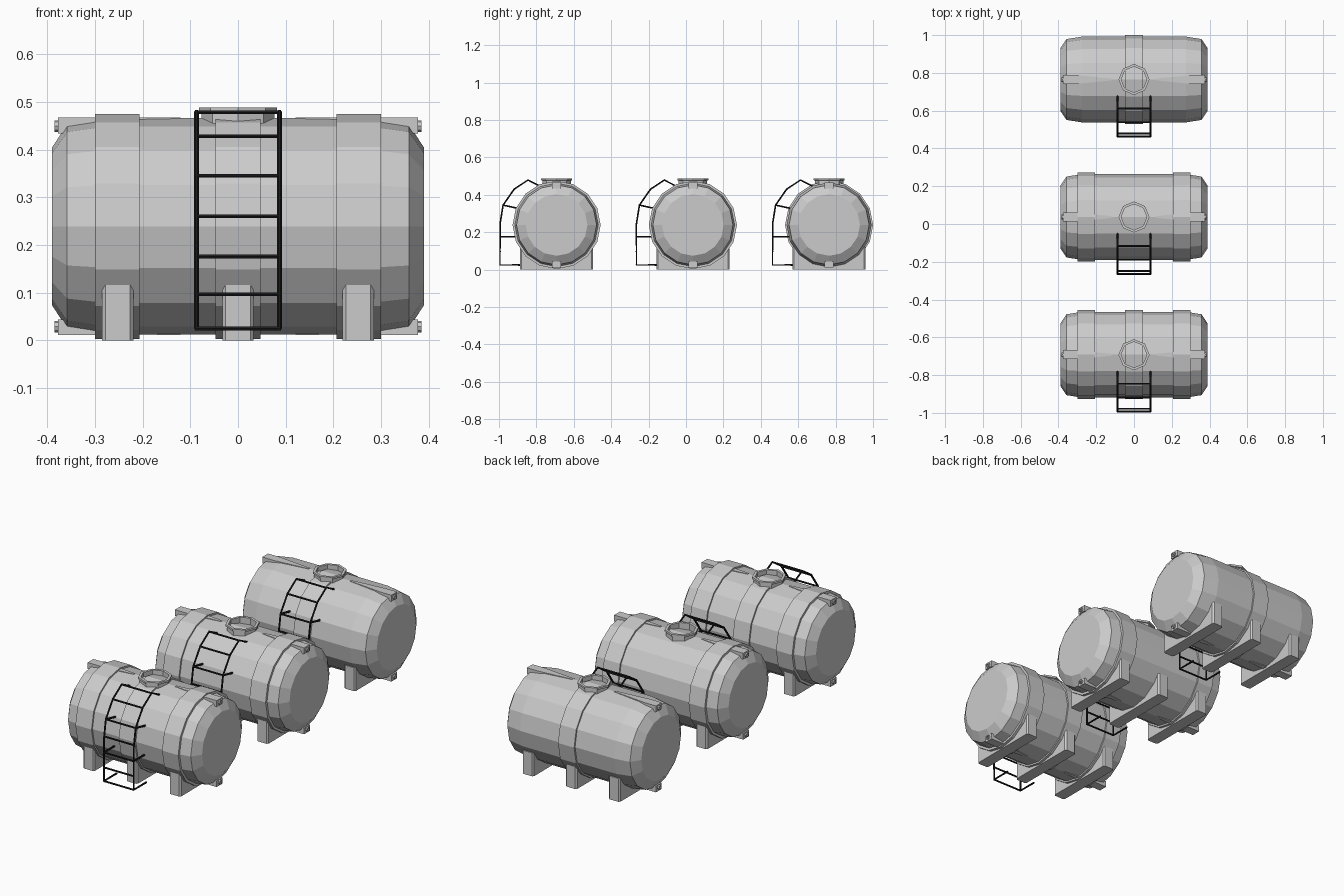
import bpy, bmesh
from math import sin, cos, pi

if "Cube" in bpy.data.objects:
    bpy.data.objects.remove(bpy.data.objects["Cube"])

ZC, R = 0.239, 0.227          # tank axis height and radius
CENTRES = {"front": -0.692, "middle": 0.037, "rear": 0.765}

black = bpy.data.materials.new("black_steel")
black.diffuse_color = (0.012, 0.012, 0.014, 1)
black.use_nodes = True
black.node_tree.nodes["Principled BSDF"].inputs["Base Color"].default_value = black.diffuse_color


def make(name, verts, faces):
    me = bpy.data.meshes.new(name)
    me.from_pydata(verts, [], faces)
    bm = bmesh.new()
    bm.from_mesh(me)
    bmesh.ops.recalc_face_normals(bm, faces=bm.faces)
    bm.to_mesh(me)
    bm.free()
    ob = bpy.data.objects.new(name, me)
    bpy.context.collection.objects.link(ob)
    return ob


def revolve(name, profile, n, place, closed=False):
    """Spin (along, radius) pairs; place(along, u, v) maps to world."""
    verts = [place(a, r * cos(2 * pi * i / n), r * sin(2 * pi * i / n))
             for a, r in profile for i in range(n)]
    m = len(profile)
    faces = [(k * n + i, k * n + (i + 1) % n,
              (k + 1) % m * n + (i + 1) % n, (k + 1) % m * n + i)
             for k in range(m if closed else m - 1) for i in range(n)]
    if not closed:
        faces += [tuple(range(n)), tuple(range((m - 1) * n, m * n))]
    return make(name, verts, faces)


def prism(name, outline, z0, z1):
    n = len(outline)
    verts = [(x, y, z) for z in (z0, z1) for x, y in outline]
    faces = [(i, (i + 1) % n, n + (i + 1) % n, n + i) for i in range(n)]
    return make(name, verts, faces + [tuple(range(n)), tuple(range(n, 2 * n))])


def rods(name, paths, radius):
    cu = bpy.data.curves.new(name, 'CURVE')
    cu.dimensions = '3D'
    cu.bevel_depth = radius
    cu.bevel_resolution = 1
    cu.use_fill_caps = True
    for p in paths:
        sp = cu.splines.new('POLY')
        sp.points.add(len(p) - 1)
        for pt, co in zip(sp.points, p):
            pt.co = (*co, 1)
    ob = bpy.data.objects.new(name, cu)
    bpy.context.collection.objects.link(ob)
    bpy.ops.object.select_all(action='DESELECT')
    ob.select_set(True)
    bpy.context.view_layer.objects.active = ob
    bpy.ops.object.convert(target='MESH')
    ob = bpy.context.object
    for poly in ob.data.polygons:
        poly.use_smooth = False
    ob.data.materials.append(black)


def build_tank(tag, yc, straps):
    def along_x(a, u, v):
        return (a, yc + u, ZC + v)

    # tank shell with stepped end caps
    half = [(0.39, 0.165), (0.358, 0.214), (0.275, R)]
    revolve(tag + "_tank_shell", half + [(-x, r) for x, r in reversed(half)], 16, along_x)

    # raised straps round the shell
    for i, x in enumerate(straps):
        w = 0.047
        revolve(f"{tag}_strap_{i}", [(x - w, 0.22), (x - w, 0.2355), (x + w, 0.2355), (x + w, 0.22)],
                16, along_x, closed=True)

    # open octagonal filler neck with flange
    revolve(tag + "_hatch_ring",
            [(0.42, 0.076), (0.476, 0.076), (0.478, 0.082), (0.488, 0.082), (0.488, 0.068), (0.42, 0.068)],
            8, lambda a, u, v: (u, yc + v, a), closed=True)

    # three support feet with chamfered ends
    for i, x in enumerate((-0.252, 0, 0.252)):
        outline = [(x + sx, yc + sy) for sx, sy in
                   ((-0.033, -0.188), (-0.026, -0.196), (0.026, -0.196), (0.033, -0.188),
                    (0.033, 0.188), (0.026, 0.196), (-0.026, 0.196), (-0.033, 0.188))]
        prism(f"{tag}_foot_{i}", outline, 0.0, 0.123)

    # lifting lugs at top and bottom of each end, with a small eye
    for sx in (-1, 1):
        for sz in (-1, 1):
            z0, z1 = sorted((ZC + sz * 0.195, ZC + sz * 0.228))
            prism(f"{tag}_lug", [(sx * 0.12, yc - 0.005), (sx * 0.31, yc - 0.024), (sx * 0.377, yc - 0.024),
                                 (sx * 0.377, yc + 0.024), (sx * 0.31, yc + 0.024), (sx * 0.12, yc + 0.005)],
                  z0, z1)
            revolve(f"{tag}_lug_eye",
                    [(sx * 0.37, 0.012), (sx * 0.385, 0.012), (sx * 0.385, 0.005), (sx * 0.37, 0.005)], 8,
                    lambda a, u, v: (a, yc + u, ZC + sz * 0.21 + v), closed=True)

    # ladder: bent rails, wall brackets and rungs
    side = [(-0.196, 0.025), (-0.302, 0.025), (-0.302, 0.245), (-0.286, 0.345),
            (-0.227, 0.43), (-0.153, 0.479), (-0.085, 0.444)]
    brackets = [[(-0.302, 0.176), (-0.205, 0.176)], [(-0.286, 0.345), (-0.195, 0.325)]]
    rungs = [(-0.302, 0.025), (-0.302, 0.097), (-0.302, 0.176), (-0.300, 0.26),
             (-0.286, 0.345), (-0.227, 0.428), (-0.153, 0.478)]
    rails = [[(sx * 0.087, yc + y, z) for y, z in p] for sx in (-1, 1) for p in [side] + brackets]
    bars = [[(-0.087, yc + y, z), (0.087, yc + y, z)] for y, z in rungs]
    rods(tag + "_ladder_rails", rails, 0.005)
    rods(tag + "_ladder_rungs", bars, 0.0045)


build_tank("front", CENTRES["front"], (-0.253, 0, 0.253))
build_tank("middle", CENTRES["middle"], (-0.253, 0.253))
build_tank("rear", CENTRES["rear"], (0,))
